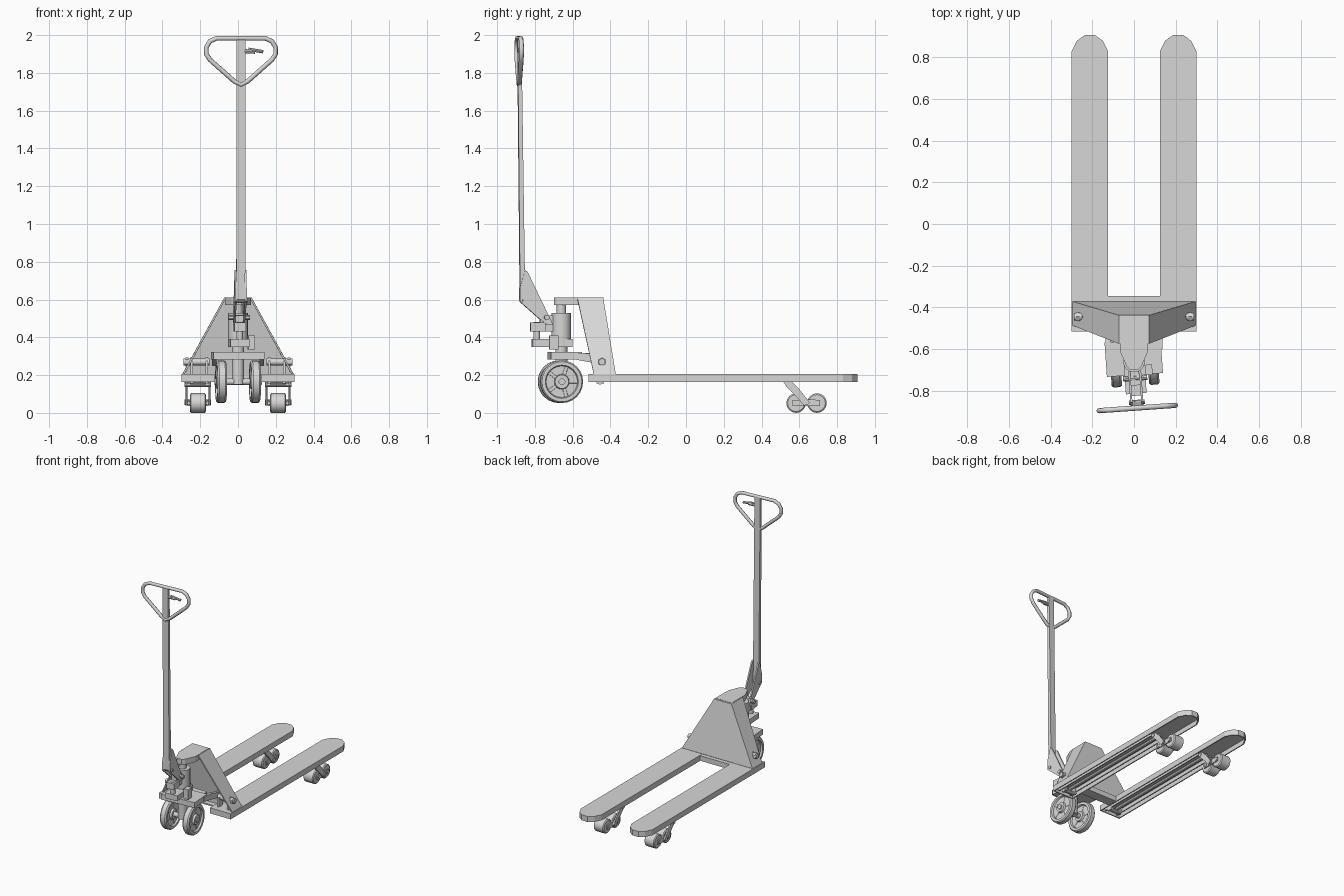
import bpy, bmesh, math
from mathutils import Matrix, Vector

old = bpy.data.objects.get("Cube")
if old:
    bpy.data.objects.remove(old)

# One grey paint for everything
grey = bpy.data.materials.new("light grey paint")
grey.use_nodes = True
grey.diffuse_color = (0.68, 0.68, 0.68, 1)
bsdf = next(n for n in grey.node_tree.nodes if n.type == 'BSDF_PRINCIPLED')
bsdf.inputs["Base Color"].default_value = grey.diffuse_color
bsdf.inputs["Roughness"].default_value = 0.6

# The steered parts are turned slightly about the pump axis
PUMP_Y = -0.66
pivot = Vector((0, PUMP_Y, 0))
STEER = Matrix.Translation(pivot) @ Matrix.Rotation(math.radians(4), 4, 'Z') @ Matrix.Translation(-pivot)


def place(name, data, steer=False):
    obj = bpy.data.objects.new(name, data)
    bpy.context.collection.objects.link(obj)
    data.materials.append(grey)
    if steer:
        obj.matrix_world = STEER
    return obj


def finish(name, bm, steer=False, smooth=False):
    bmesh.ops.recalc_face_normals(bm, faces=bm.faces)
    mesh = bpy.data.meshes.new(name)
    bm.to_mesh(mesh)
    bm.free()
    if smooth:
        for p in mesh.polygons:
            p.use_smooth = True
        mesh.set_sharp_from_angle(angle=math.radians(35))
    return place(name, mesh, steer)


def prism(name, pts, axis, lo, hi, steer=False):
    """Extrude a 2D outline along x (points are y, z) or z (points are x, y)."""
    bm = bmesh.new()
    at = (lambda p, t: (t, p[0], p[1])) if axis == 'x' else (lambda p, t: (p[0], p[1], t))
    a = [bm.verts.new(at(p, lo)) for p in pts]
    b = [bm.verts.new(at(p, hi)) for p in pts]
    bm.faces.new(a)
    bm.faces.new(b)
    for i in range(len(pts)):
        j = (i + 1) % len(pts)
        bm.faces.new((a[i], a[j], b[j], b[i]))
    return finish(name, bm, steer)


def box(name, x, y, z, steer=False):
    return prism(name, [(x[0], y[0]), (x[1], y[0]), (x[1], y[1]), (x[0], y[1])], 'z', z[0], z[1], steer)


def rod(name, p, q, r, n=16, steer=False):
    p, q = Vector(p), Vector(q)
    bm = bmesh.new()
    m = Matrix.Translation((p + q) / 2) @ (q - p).to_track_quat('Z', 'Y').to_matrix().to_4x4()
    bmesh.ops.create_cone(bm, cap_ends=True, segments=n, radius1=r, radius2=r, depth=(q - p).length, matrix=m)
    return finish(name, bm, steer, True)


def wheel(name, centre, profile, n=20, steer=False):
    """Lathe a closed (radius, x) profile around the x axis."""
    bm = bmesh.new()
    c = Vector(centre)
    rings = []
    for i in range(n):
        a = math.tau * i / n
        rings.append([bm.verts.new(c + Vector((x, r * math.cos(a), r * math.sin(a)))) for r, x in profile])
    k = len(profile)
    for i in range(n):
        r0, r1 = rings[i], rings[(i + 1) % n]
        for j in range(k):
            bm.faces.new((r0[j], r0[(j + 1) % k], r1[(j + 1) % k], r1[j]))
    return finish(name, bm, steer, True)


def shell(name, verts, faces, thick, offset):
    bm = bmesh.new()
    vs = [bm.verts.new(v) for v in verts]
    for f in faces:
        bm.faces.new([vs[i] for i in f])
    obj = finish(name, bm)
    mod = obj.modifiers.new("plate thickness", 'SOLIDIFY')
    mod.thickness, mod.offset, mod.use_even_offset = thick, offset, True
    return obj


FORK_Z, FORK_TOP, FORK_X = 0.163, 0.205, 0.212

for side, s in (("left", 1), ("right", -1)):
    # Fork: hollow channel with a faceted round tip
    half = [(0.087, -0.515), (0.087, 0.83), (0.062, 0.88), (0.025, 0.907)]
    outline = half + [(-x, y) for x, y in reversed(half)]
    n = len(outline)
    verts = [(s * FORK_X + x, y, FORK_TOP) for x, y in outline] + [(s * FORK_X + x, y, FORK_Z) for x, y in outline]
    faces = [list(range(n))] + [[i, (i + 1) % n, (i + 1) % n + n, i + n] for i in range(n)]
    shell(side + "_fork", verts, faces, 0.008, -1)
    rod(side + "_push_rod", (s * FORK_X, -0.44, 0.178), (s * FORK_X, 0.53, 0.178), 0.013, 8)
    for e in (-1, 1):
        x = s * FORK_X + e * 0.05
        box(side + "_fork_rib", (x - 0.004, x + 0.004), (-0.5, 0.5), (0.17, 0.2))

    # Load rollers on a swinging bogie
    for y in (0.583, 0.693):
        wheel(side + "_load_roller", (s * FORK_X, y, 0.052),
              [(0.012, -0.042), (0.045, -0.042), (0.052, -0.036), (0.052, 0.036), (0.045, 0.042), (0.012, 0.042)], 16)
        rod(side + "_roller_axle", (s * FORK_X - 0.057, y, 0.052), (s * FORK_X + 0.057, y, 0.052), 0.012, 10)
    for e in (-1, 1):
        x = s * FORK_X + e * 0.05
        prism(side + "_bogie_plate", [(0.565, 0.037), (0.71, 0.037), (0.71, 0.067), (0.66, 0.072), (0.565, 0.067)],
              'x', x - 0.004, x + 0.004)
        x += e * 0.011
        prism(side + "_roller_arm", [(0.515, 0.165), (0.56, 0.165), (0.6, 0.125), (0.655, 0.055),
                                     (0.625, 0.038), (0.585, 0.085), (0.535, 0.135)], 'x', x - 0.005, x + 0.005)
    for y, z in ((0.54, 0.15), (0.638, 0.056)):
        rod(side + "_arm_pin", (s * FORK_X - 0.07, y, z), (s * FORK_X + 0.07, y, z), 0.014, 10)

    # Lift linkage beside the body
    rod(side + "_link_pivot", (s * 0.15, -0.445, 0.27), (s * 0.288, -0.445, 0.27), 0.018, 12)
    rod(side + "_link_nut", (s * 0.262, -0.445, 0.27), (s * 0.278, -0.445, 0.27), 0.024, 6)
    rod(side + "_rod_end", (s * 0.17, -0.455, 0.165), (s * 0.255, -0.455, 0.165), 0.015, 10)
    for x in (0.165, 0.245):
        prism(side + "_rocker", [(-0.475, 0.155), (-0.435, 0.155), (-0.42, 0.275), (-0.445, 0.295), (-0.47, 0.275)],
              'x', s * x - 0.007, s * x + 0.007)
    prism(side + "_lift_arm", [(-0.6, 0.285), (-0.6, 0.32), (-0.52, 0.315), (-0.4, 0.285), (-0.4, 0.25), (-0.52, 0.27)],
          'x', s * 0.125 - 0.012, s * 0.125 + 0.012)

    # Steering wheel with recessed web and hub
    wheel(side + "_steer_wheel", (s * 0.09, PUMP_Y - 0.005, 0.165),
          [(0.014, -0.027), (0.036, -0.027), (0.04, -0.012), (0.083, -0.012), (0.088, -0.025), (0.106, -0.025),
           (0.113, -0.016), (0.113, 0.016), (0.106, 0.025), (0.088, 0.025), (0.083, 0.012), (0.04, 0.012),
           (0.036, 0.027), (0.014, 0.027)], 24, True)
    for i in range(5):
        a = math.tau * i / 5
        u = Vector((0, math.cos(a), math.sin(a)))
        c = Vector((s * 0.09, PUMP_Y - 0.005, 0.165))
        rod(side + "_wheel_spoke", c + u * 0.03, c + u * 0.09, 0.016, 6, True)

    # Handle bracket cheek
    prism(side + "_handle_cheek", [(-0.882, 0.59), (-0.882, 0.66), (-0.854, 0.757), (-0.84, 0.745), (-0.706, 0.468),
                                   (-0.74, 0.468), (-0.786, 0.505)], 'x', s * 0.026 - 0.005, s * 0.026 + 0.005, True)

# Body: open-fronted sloping shell
half = [(0.07, -0.575, 0.605), (0.07, -0.442, 0.605), (0.29, -0.488, 0.203), (0.29, -0.376, 0.203)]
body = [(s * x, y, z) for s in (1, -1) for x, y, z in half]
shell("body_shell", body, [(0, 1, 5, 4), (1, 3, 7, 5), (0, 2, 3, 1), (4, 5, 7, 6)], 0.01, 0)
box("fork_crossbar", (-0.13, 0.13), (-0.38, -0.345), (0.165, 0.203))
box("cross_floor", (-0.13, 0.13), (-0.42, -0.38), (0.165, 0.175))

# Head plate over the pump
head = [(0.068, -0.45), (0.068, -0.61), (0.035, -0.685), (0.018, -0.7)]
prism("pump_head", head + [(-x, y) for x, y in reversed(head)], 'z', 0.57, 0.612)

# Hydraulic pump
rod("pump_ram", (0, PUMP_Y, 0.5), (0, PUMP_Y, 0.58), 0.025, 16, True)
rod("pump_cylinder", (0, PUMP_Y, 0.355), (0, PUMP_Y, 0.53), 0.052, 20, True)
box("pump_base", (-0.05, 0.05), (-0.815, -0.605), (0.35, 0.39), True)
rod("pump_plunger", (0, -0.79, 0.38), (0, -0.79, 0.48), 0.018, 12, True)
box("plunger_cap", (-0.03, 0.03), (-0.825, -0.745), (0.432, 0.478), True)
box("bracket_block", (-0.021, 0.021), (-0.775, -0.7), (0.43, 0.515), True)
rod("bracket_pin", (-0.058, -0.74, 0.505), (0.058, -0.74, 0.505), 0.014, 10, True)
box("release_valve", (0.05, 0.085), (-0.73, -0.68), (0.335, 0.41), True)

# Steering yoke
rod("yoke_post", (0, PUMP_Y, 0.15), (0, PUMP_Y, 0.36), 0.032, 16, True)
box("yoke_plate", (-0.135, 0.135), (-0.725, -0.56), (0.283, 0.323), True)
box("yoke_rear", (-0.1, 0.1), (-0.56, -0.51), (0.288, 0.318))
rod("wheel_axle", (-0.125, PUMP_Y - 0.005, 0.165), (0.125, PUMP_Y - 0.005, 0.165), 0.018, 12, True)

# Handle pole, leaning slightly
prism("handle_pole", [(-0.88, 0.6), (-0.853, 0.6), (-0.873, 1.98), (-0.893, 1.98)], 'x', -0.023, 0.023, True)
rod("handle_bolt", (-0.038, -0.856, 0.595), (0.038, -0.856, 0.595), 0.012, 10, True)

# Handle loop and release lever
half = [(0.0, 1.736), (0.035, 1.755), (0.165, 1.87), (0.184, 1.9), (0.184, 1.935), (0.165, 1.967), (0.13, 1.983)]
loop = half + [(-x, z) for x, z in reversed(half[1:])]
curve = bpy.data.curves.new("handle_loop", 'CURVE')
curve.dimensions = '3D'
curve.bevel_depth = 0.0125
curve.bevel_resolution = 2
spline = curve.splines.new('POLY')
spline.points.add(len(loop) - 1)
spline.use_cyclic_u = True
for pt, (x, z) in zip(spline.points, loop):
    pt.co = (x, -0.884, z, 1)
place("handle_loop", curve, True)
rod("lever_arm", (0.015, -0.884, 1.915), (0.075, -0.884, 1.912), 0.011, 8, True)
rod("lever_tip", (0.04, -0.884, 1.925), (0.118, -0.884, 1.912), 0.009, 8, True)
